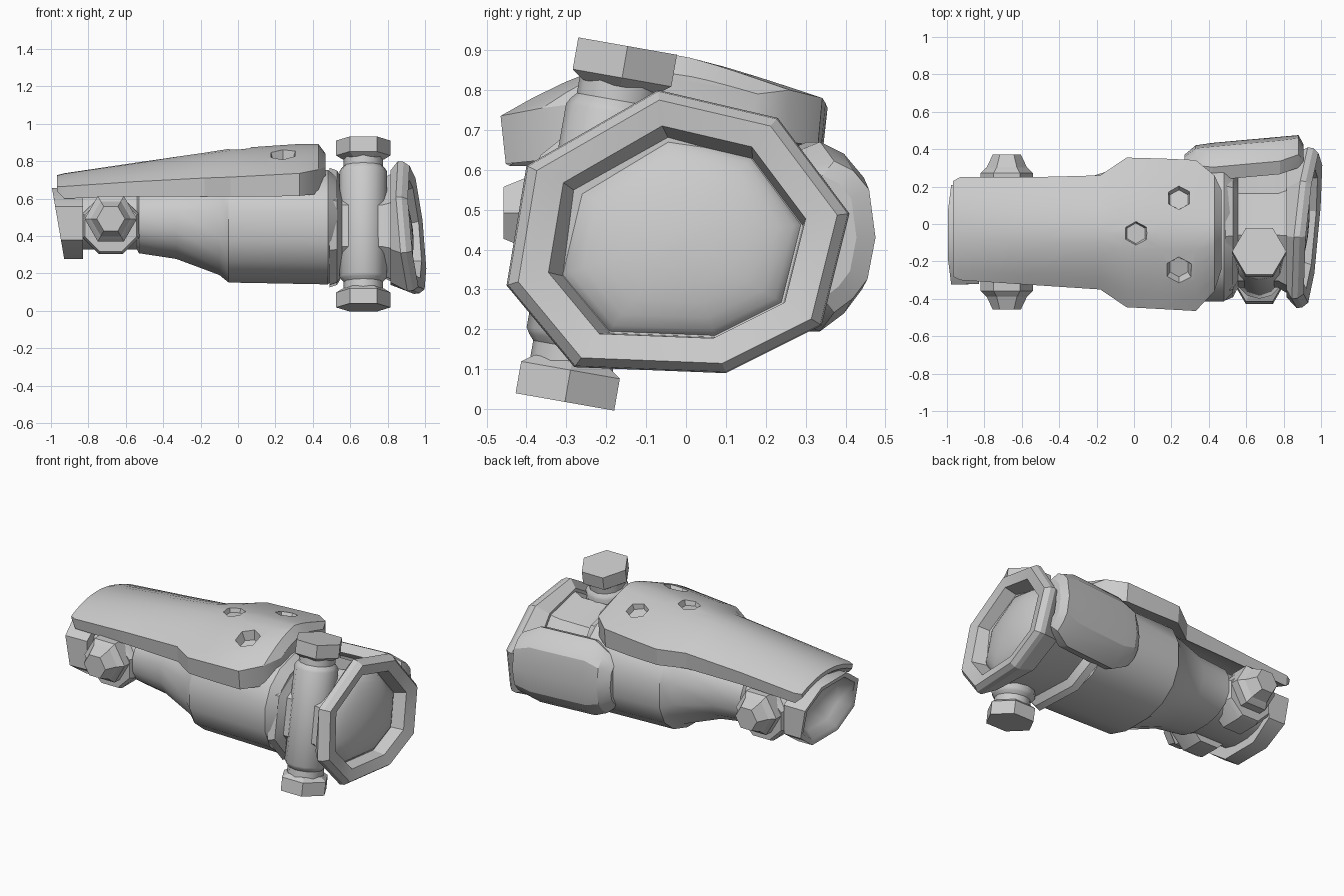
import bpy, bmesh, math
from mathutils import Matrix, Vector

if "Cube" in bpy.data.objects:
    bpy.data.objects.remove(bpy.data.objects["Cube"])

grey = bpy.data.materials.new("plain_grey")
grey.diffuse_color = (0.6, 0.6, 0.6, 1)
grey.use_nodes = True
grey.node_tree.nodes["Principled BSDF"].inputs["Base Color"].default_value = grey.diffuse_color


def smooth(ob, angle):
    bpy.ops.object.select_all(action='DESELECT')
    ob.select_set(True)
    bpy.context.view_layer.objects.active = ob
    bpy.ops.object.shade_smooth_by_angle(angle=math.radians(angle))


def finish(name, bm, angle=30):
    bmesh.ops.recalc_face_normals(bm, faces=bm.faces[:])
    me = bpy.data.meshes.new(name)
    bm.to_mesh(me)
    bm.free()
    ob = bpy.data.objects.new(name, me)
    bpy.context.collection.objects.link(ob)
    me.materials.append(grey)
    smooth(ob, angle)
    return ob


def loft(name, rings, angle=30, mat=None):
    """Skin a list of equal-length point loops and cap both ends."""
    bm = bmesh.new()
    loops = [[bm.verts.new(p) for p in r] for r in rings]
    n = len(loops[0])
    for a, b in zip(loops, loops[1:]):
        for i in range(n):
            j = (i + 1) % n
            bm.faces.new((a[i], a[j], b[j], b[i]))
    bm.faces.new(loops[0])
    bm.faces.new(loops[-1])
    if mat:
        bmesh.ops.transform(bm, matrix=mat, verts=bm.verts[:])
    return finish(name, bm, angle)


def turned(name, profile, sides, mat, angle=30):
    """Prism stack along local z from (height, radius) pairs."""
    rings = [[(r * math.cos(2 * math.pi * i / sides), r * math.sin(2 * math.pi * i / sides), h)
              for i in range(sides)] for h, r in profile]
    return loft(name, rings, angle, mat)


# Octagonal outline shared by the collar and the neck, as (y, z)
OCT = [(-0.40, 0.61), (-0.07, 0.80), (0.23, 0.73), (0.41, 0.49),
       (0.34, 0.21), (0.10, 0.09), (-0.28, 0.105), (-0.45, 0.31)]
CY, CZ = -0.03, 0.44


def oct_ring(s, xf, dy=0.0, dz=0.0):
    pts = [(CY + dy + (y - CY) * s, CZ + dz + (z - CZ) * s) for y, z in OCT]
    return [(xf(y, z), y, z) for y, z in pts]


# Main sleeve: rounded sections along x (x, y0, y1, z0, z1)
def oval(x, y0, y1, z0, z1, n=16, lean=0.0):
    out = []
    for i in range(n):
        a = 2 * math.pi * (i + 0.5) / n
        c, s = math.cos(a), math.sin(a)
        c, s = (math.copysign(abs(v) ** 0.85, v) for v in (c, s))
        k = 1.03
        out.append((x - lean * s, (y0 + y1) / 2 + k * c * (y1 - y0) / 2,
                    (z0 + z1) / 2 + k * s * (z1 - z0) / 2))
    return out


loft("sleeve", [oval(*s) for s in [
    (-0.84, -0.26, 0.19, 0.33, 0.65), (-0.54, -0.26, 0.19, 0.33, 0.65),
    (-0.53, -0.29, 0.21, 0.31, 0.66), (-0.33, -0.30, 0.22, 0.28, 0.68),
    (-0.10, -0.37, 0.29, 0.195, 0.73), (-0.05, -0.405, 0.33, 0.155, 0.75),
    (0.48, -0.41, 0.345, 0.145, 0.75), (0.53, -0.36, 0.30, 0.20, 0.71)]])

# Hollow cuff at the left end, leaning outward at the top
loft("cuff", [oval(*s, n=8, lean=l) for s, l in [
    ((-0.83, -0.26, 0.17, 0.32, 0.63), 0), ((-0.83, -0.33, 0.22, 0.27, 0.665), 0),
    ((-0.962, -0.335, 0.22, 0.27, 0.665), 0.035),
    ((-0.958, -0.30, 0.19, 0.30, 0.64), 0.035),
    ((-0.88, -0.26, 0.15, 0.34, 0.60), 0), ((-0.85, -0.14, 0.04, 0.43, 0.52), 0)]], 50)

# Cross pin at the left end: round bosses and stepped, tapered hex ends
for side, label in ((1, "back"), (-1, "front")):
    place = Matrix.Translation((-0.68, -0.043, 0.455)) @ Matrix.Rotation(-side * math.pi / 2, 4, 'X')
    turned(label + "_pin_boss", [(0.1, 0.165), (0.235, 0.165), (0.265, 0.15)], 8,
           place @ Matrix.Rotation(math.pi / 8, 4, 'Z'))
    place = Matrix.Translation((0, 0, 0.037)) @ place
    turned(label + "_pin_end", [(0.2, 0.14), (0.315, 0.14), (0.34, 0.115),
                                (0.345, 0.108), (0.415, 0.075)], 6, place, 20)


# Arched top cover: (x, y0, y1, crown z, front edge z, back edge z, thickness, roundness)
def arch(x, y0, y1, top, zf, zb, th, p, n=10):
    upper = []
    for i in range(n + 1):
        t = i / n
        e = zf + (zb - zf) * t
        upper.append((x, y0 + (y1 - y0) * t, e + (top - e) * (1 - abs(2 * t - 1) ** p)))
    lower = [(x, CY + (y - CY) * 0.97, z - th) for _, y, z in reversed(upper)]
    return upper + lower


cover = loft("top_cover", [arch(*s) for s in [
    (-0.968, -0.28, 0.23, 0.725, 0.665, 0.67, 0.025, 2), (-0.93, -0.30, 0.25, 0.735, 0.665, 0.675, 0.065, 2),
    (-0.56, -0.325, 0.25, 0.79, 0.69, 0.705, 0.08, 1.9), (-0.18, -0.35, 0.26, 0.845, 0.71, 0.73, 0.10, 1.7),
    (-0.04, -0.445, 0.355, 0.867, 0.715, 0.755, 0.105, 1.6), (0.15, -0.455, 0.35, 0.88, 0.725, 0.767, 0.115, 1.5),
    (0.33, -0.465, 0.342, 0.892, 0.735, 0.78, 0.12, 1.4), (0.43, -0.36, 0.26, 0.892, 0.755, 0.80, 0.13, 1.4),
    (0.468, -0.24, 0.18, 0.84, 0.77, 0.79, 0.13, 1.4)]], 28)

# Three hexagonal recesses cut in the cover
bm = bmesh.new()
for x, y, z, tip in ((0.01, -0.05, 0.838, 0), (0.24, 0.13, 0.812, -18), (0.24, -0.23, 0.782, 18)):
    bmesh.ops.create_cone(bm, cap_ends=True, segments=6, radius1=0.055, radius2=0.11, depth=0.16,
                          matrix=Matrix.Translation((x, y, z)) @ Matrix.Rotation(math.radians(tip), 4, 'X')
                          @ Matrix.Translation((0, 0, 0.08)))
cutter = finish("recess_cutter", bm)
cutter.hide_render = True
cut = cover.modifiers.new("recesses", 'BOOLEAN')
cut.operation, cut.object, cut.solver = 'DIFFERENCE', cutter, 'EXACT'
smooth(cover, 28)
bpy.ops.object.modifier_apply(modifier="recesses")
smooth(cover, 28)
bpy.data.objects.remove(cutter)

# Narrow neck between sleeve and collar
loft("neck", [oct_ring(s, lambda y, z, x=x: x) for x, s in
              ((0.49, 0.90), (0.53, 0.86), (0.555, 0.74), (0.77, 0.74), (0.84, 0.84))])


# Flared collar with a slanted mouth
def mouth(d):
    return lambda y, z: 0.957 - 0.1 * (z - CZ) + 0.09 * y + d


loft("collar", [oct_ring(0.70, lambda y, z: 0.82), oct_ring(0.86, lambda y, z: 0.815),
                oct_ring(1.0, mouth(-0.06)), oct_ring(0.99, mouth(-0.03)),
                oct_ring(0.93, mouth(0)), oct_ring(0.75, mouth(-0.015)),
                oct_ring(0.70, mouth(-0.10), 0.015, -0.015),
                oct_ring(0.50, mouth(-0.11), 0.015, -0.015)], 20)

# Domed joint filling the collar
loft("joint_dome", [oct_ring(0.72 * math.cos(a), mouth(-0.125 + 0.10 * math.sin(a)), 0.012, -0.012)
                    for a in (math.radians(d) for d in (0, 12, 25, 38, 50, 62, 75, 86))], 89)

# Tall tilted bolt: round shaft and a hex head at each end
tilt = Matrix.Translation((0.67, -0.225, 0.464)) @ Matrix.Rotation(math.radians(-10), 4, 'X')
turned("bolt_shaft", [(-0.36, 0.105), (-0.315, 0.105), (-0.30, 0.118), (-0.285, 0.127),
                      (0.285, 0.127), (0.30, 0.118), (0.315, 0.105), (0.36, 0.105)], 12, tilt, 35)
for s, label in ((1, "upper"), (-1, "lower")):
    turned(label + "_bolt_head", [(s * 0.35, 0.11), (s * 0.372, 0.145), (s * 0.453, 0.145)], 6, tilt, 20)

# Bowed guard plate on the back: section as (y offset, z offset)
BOW = [(-0.13, 0.24), (-0.07, 0.21), (-0.02, 0.15), (0, 0), (-0.025, -0.13), (-0.07, -0.19), (-0.13, -0.235)]


def guard(x, s, drop):
    base = 0.45 + 0.09 * (x - 0.6) - drop
    outer = [(x, base + y * s, 0.43 + z * s) for y, z in BOW]
    inner = [(x, base + y * s - 0.07 + drop * 0.6, 0.43 + z * s * 0.88) for y, z in reversed(BOW)]
    return outer + inner


loft("back_guard", [guard(*g) for g in ((0.27, 0.6, 0.05), (0.33, 0.82, 0.005), (0.42, 1, 0),
                                        (0.78, 1, 0), (0.88, 0.8, 0), (0.905, 0.65, 0.05))], 25)
